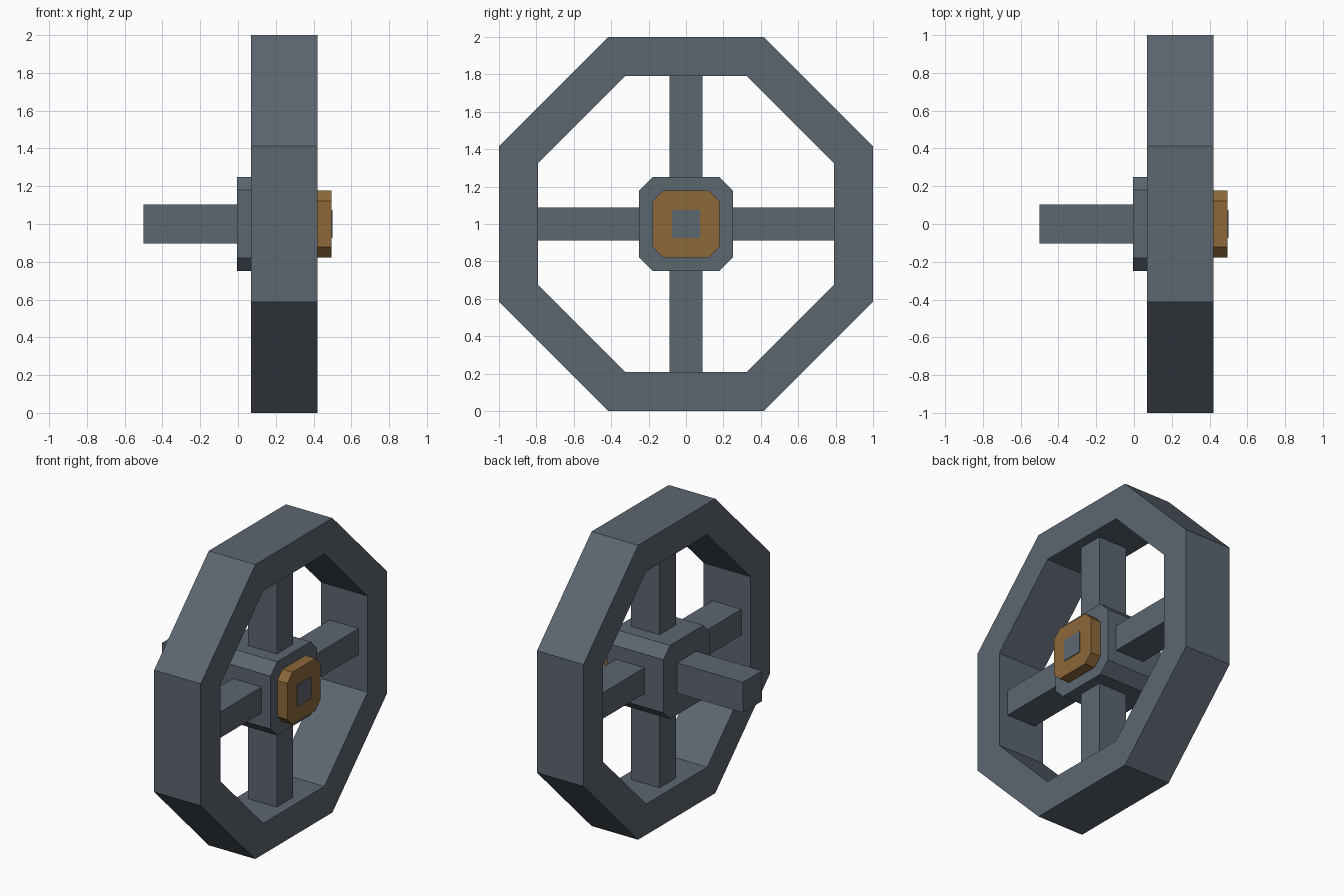
import bpy
import bmesh

cube = bpy.data.objects.get("Cube")
if cube:
    bpy.data.objects.remove(cube, do_unlink=True)

CENTRE_Z = 1.0


def make_material(name, colour):
    mat = bpy.data.materials.new(name)
    mat.use_nodes = True
    mat.diffuse_color = colour
    mat.node_tree.nodes["Principled BSDF"].inputs["Base Color"].default_value = colour
    return mat


steel = make_material("slate grey", (0.107, 0.133, 0.163, 1))
bronze = make_material("bronze", (0.262, 0.138, 0.042, 1))


def outline(half_y, half_z, cut=0.0):
    """Rectangle in the YZ plane, with its corners cut off if asked."""
    points = []
    for sy, sz in ((1, 1), (-1, 1), (-1, -1), (1, -1)):
        if not cut:
            points.append((sy * half_y, sz * half_z))
            continue
        corner = [(sy * half_y, sz * (half_z - cut)), (sy * (half_y - cut), sz * half_z)]
        points += corner if sy * sz > 0 else corner[::-1]
    return points


def finish(name, bm, mat):
    bmesh.ops.recalc_face_normals(bm, faces=bm.faces)
    mesh = bpy.data.meshes.new(name)
    bm.to_mesh(mesh)
    bm.free()
    mesh.materials.append(mat)
    obj = bpy.data.objects.new(name, mesh)
    obj.location.z = CENTRE_Z
    bpy.context.collection.objects.link(obj)
    return obj


def prism(name, points, x0, x1, mat, offset=(0, 0)):
    """Extrude a YZ outline along X."""
    bm = bmesh.new()
    oy, oz = offset
    ends = [[bm.verts.new((x, y + oy, z + oz)) for y, z in points] for x in (x0, x1)]
    for loop in ends:
        bm.faces.new(loop)
    for i in range(len(points)):
        j = (i + 1) % len(points)
        bm.faces.new((ends[0][i], ends[0][j], ends[1][j], ends[1][i]))
    return finish(name, bm, mat)


def ring(name, outer, inner, x0, x1, mat):
    """Sweep a rectangular section round two matching outlines."""
    bm = bmesh.new()
    section = ((x0, outer), (x1, outer), (x1, inner), (x0, inner))
    loops = [[bm.verts.new((x, y, z)) for y, z in pts] for x, pts in section]
    n = len(outer)
    for k in range(4):
        a, b = loops[k], loops[(k + 1) % 4]
        for i in range(n):
            j = (i + 1) % n
            bm.faces.new((a[i], a[j], b[j], b[i]))
    return finish(name, bm, mat)


# Octagonal rim
CUT = 2 - 2 ** 0.5
INNER = 0.79
ring("rim", outline(1, 1, CUT), outline(INNER, INNER, CUT * INNER), 0.07, 0.42, steel)

# Hub with cut corners
HUB = 0.25
prism("hub", outline(HUB, HUB, 0.07), -0.005, 0.42, steel)

# Four spokes between hub and rim
mid, half = (INNER + HUB) / 2, (INNER - HUB) / 2
for name, dy, dz in (("upper", 0, 1), ("lower", 0, -1), ("front", -1, 0), ("back", 1, 0)):
    size = (half, 0.088) if dy else (0.088, half)
    prism(name + "_spoke", outline(*size), 0.137, 0.353, steel, (dy * mid, dz * mid))

# Axle, hub cap and the pin end showing through it
prism("axle", outline(0.103, 0.103), -0.5, -0.005, steel)
prism("hub_cap", outline(0.178, 0.178, 0.055), 0.42, 0.495, bronze)
prism("axle_pin", outline(0.074, 0.074), 0.495, 0.5, steel)
